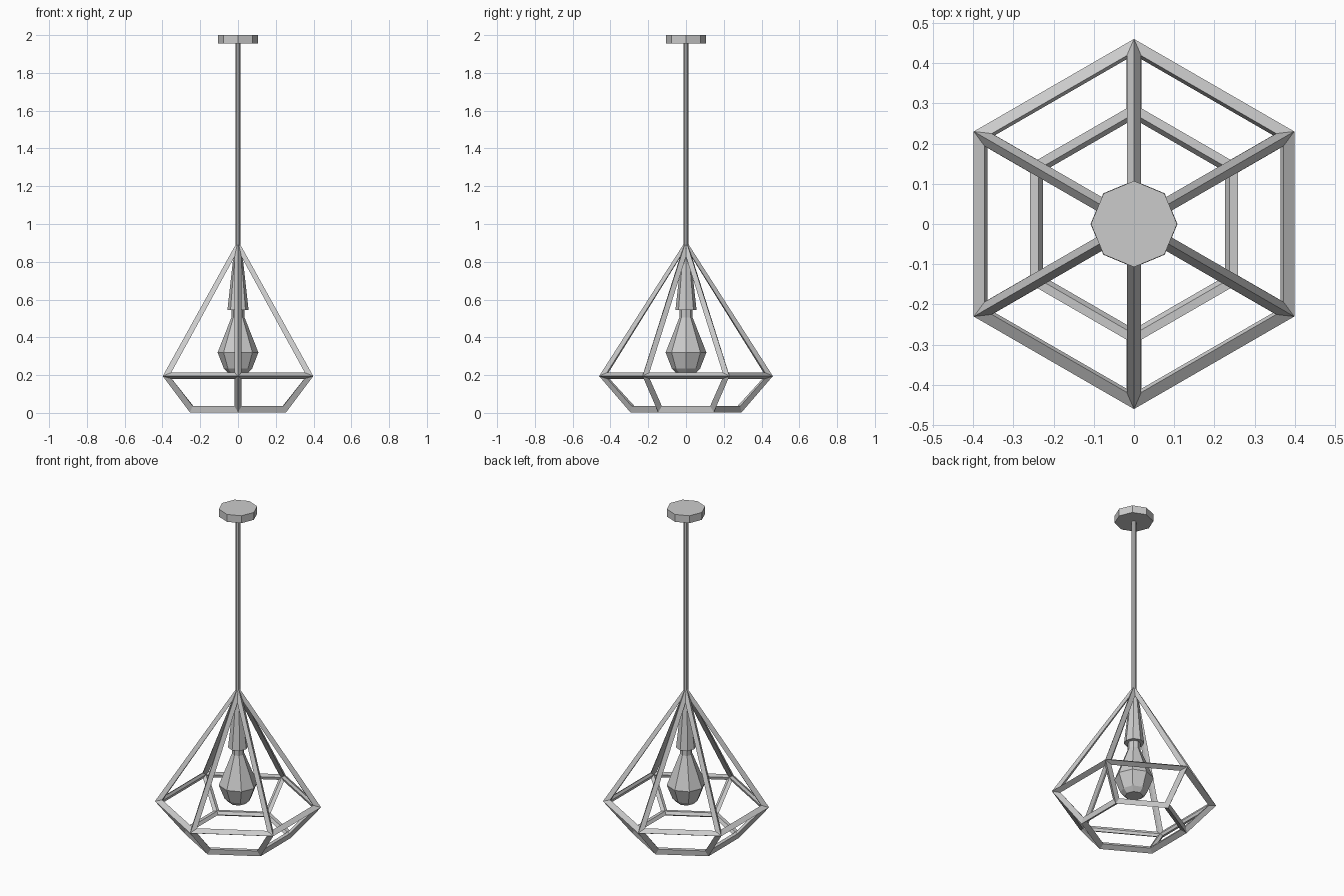
import bpy
import bmesh
from math import cos, sin, tau

default_cube = bpy.data.objects.get("Cube")
if default_cube:
    bpy.data.objects.remove(default_cube, do_unlink=True)

GREY = (0.6, 0.6, 0.6, 1.0)
grey = bpy.data.materials.new("plain grey")
grey.use_nodes = True
grey.diffuse_color = GREY
grey.node_tree.nodes["Principled BSDF"].inputs["Base Color"].default_value = GREY


def lathe(name, profile, sides, start=0.0):
    """Flat-sided closed solid from (radius, height) points, bottom to top.
    A radius of zero makes a single pole vertex."""
    bm = bmesh.new()
    rings = []
    for r, z in profile:
        count = sides if r else 1
        rings.append([bm.verts.new((r * cos(start + tau * i / sides),
                                    r * sin(start + tau * i / sides), z))
                      for i in range(count)])
    for low, high in zip(rings, rings[1:]):
        for i in range(sides):
            j = (i + 1) % sides
            if len(high) == 1:
                bm.faces.new((low[i], low[j], high[0]))
            else:
                bm.faces.new((low[i], low[j], high[j], high[i]))
    for ring in (rings[0], rings[-1]):
        if len(ring) > 1:
            bm.faces.new(ring)
    bmesh.ops.recalc_face_normals(bm, faces=bm.faces)
    mesh = bpy.data.meshes.new(name)
    bm.to_mesh(mesh)
    bm.free()
    mesh.materials.append(grey)
    obj = bpy.data.objects.new(name, mesh)
    bpy.context.collection.objects.link(obj)
    return obj


# Hexagonal cage: a closed shell turned into diamond-section bars
cage = lathe("cage", [(0.284, 0.02), (0.44, 0.196), (0, 0.893)], 6, tau / 4)
bars = cage.modifiers.new("bars", 'WIREFRAME')
bars.thickness = 0.04
bars.offset = 0
bars.use_even_offset = True
bars.use_relative_offset = False
bars.use_replace = True

# Ceiling plate and hanging rod
lathe("ceiling_plate", [(0.107, 1.955), (0.107, 2.0)], 8)
lathe("hanging_rod", [(0.013, 0.85), (0.013, 1.96)], 8)

# Lamp socket and bulb
lathe("socket", [(0.056, 0.545), (0.02, 0.87)], 8)
lathe("bulb", [(0.05, 0.21), (0.075, 0.235), (0.108, 0.32),
               (0.035, 0.505), (0.035, 0.55)], 8)
